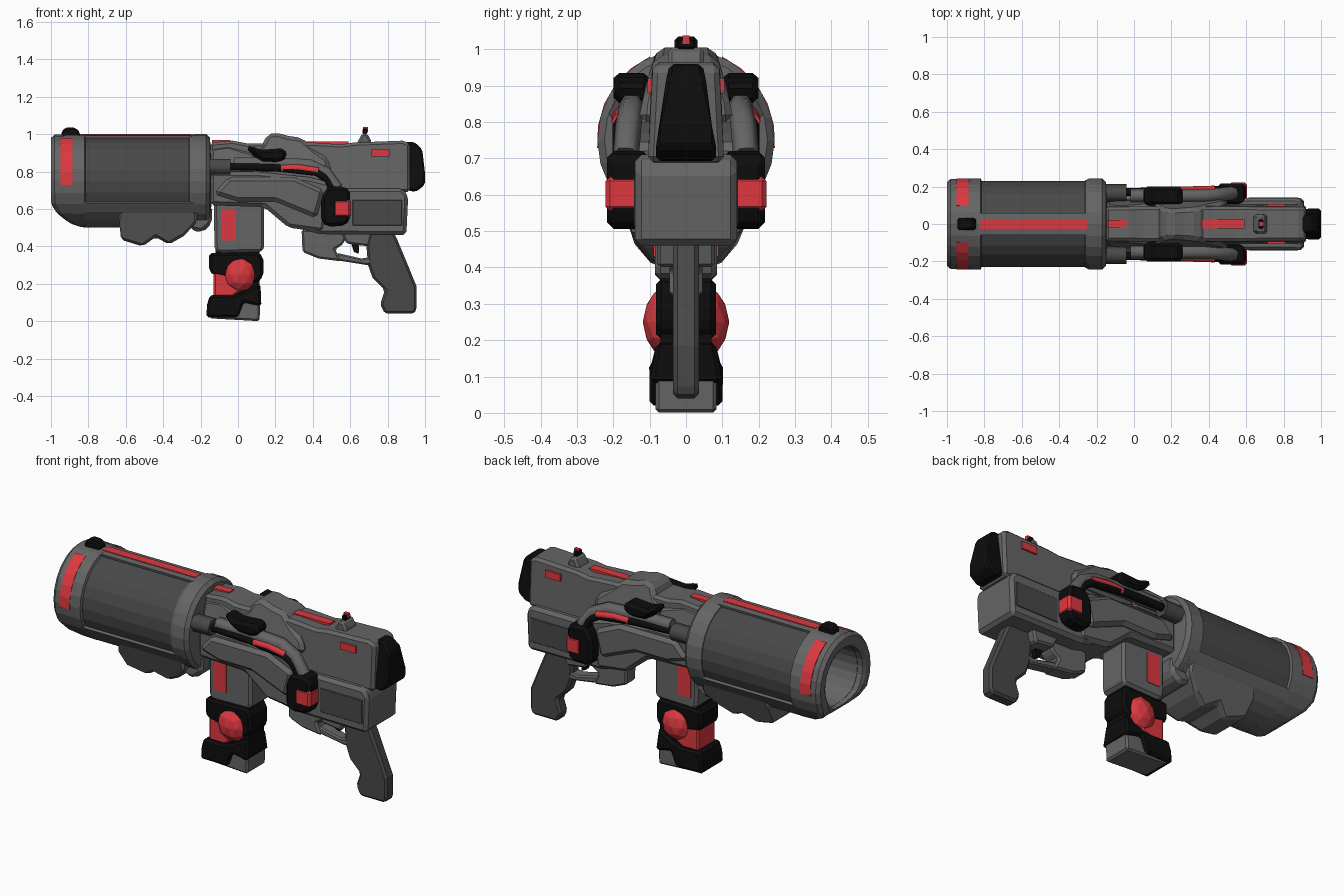
import bpy, bmesh
from math import sin, cos, radians
from mathutils import Vector, Matrix

if "Cube" in bpy.data.objects:
    bpy.data.objects.remove(bpy.data.objects["Cube"])

def material(name, c):
    m = bpy.data.materials.new(name)
    m.diffuse_color = (*c, 1)
    m.use_nodes = True
    m.node_tree.nodes["Principled BSDF"].inputs["Base Color"].default_value = m.diffuse_color
    return m

GREY = material("grey", (.13, .13, .13))
DARK = material("dark_grey", (.065, .065, .065))
BLACK = material("black", (.004, .004, .004))
RED = material("red", (.72, .04, .05))

def finish(name, bm, mat, bevel=0, mirror=False):
    bmesh.ops.recalc_face_normals(bm, faces=bm.faces)
    me = bpy.data.meshes.new(name)
    bm.to_mesh(me)
    bm.free()
    me.materials.append(mat)
    ob = bpy.data.objects.new(name, me)
    bpy.context.collection.objects.link(ob)
    if bevel:
        b = ob.modifiers.new("bevel", 'BEVEL')
        b.width, b.segments, b.limit_method = bevel, 1, 'ANGLE'
    if mirror:
        ob.modifiers.new("mirror", 'MIRROR').use_axis = (False, True, False)
    return ob

# Outline in x/z extruded in y; taper = (z0, scale0, z1, scale1) narrows it with height
def prism(name, pts, y0, y1, mat, bevel=0, mirror=False, taper=None):
    bm = bmesh.new()
    f = bm.faces.new([bm.verts.new((x, y0, z)) for x, z in pts])
    ext = bmesh.ops.extrude_face_region(bm, geom=[f])
    for v in ext["geom"]:
        if isinstance(v, bmesh.types.BMVert):
            v.co.y = y1
    if taper:
        z0, s0, z1, s1 = taper
        for v in bm.verts:
            t = min(1, max(0, (v.co.z - z0) / (z1 - z0)))
            v.co.y *= s0 + (s1 - s0) * t
    return finish(name, bm, mat, bevel, mirror)

def box(name, x0, x1, y0, y1, z0, z1, mat, bevel=0, mirror=False):
    return prism(name, [(x0, z0), (x1, z0), (x1, z1), (x0, z1)], y0, y1, mat, bevel, mirror)

CZ = .75
# Muzzle end is raked back along its lower edge
def rake(co):
    w = min(1, max(0, (-.78 - co.x) / .2))
    return Vector((co.x + w * 6.5 * max(0, .65 - co.z) ** 2, co.y, co.z))

# Sector sweep around the barrel axis: profile of (x, r), angles measured from the top
def sweep(name, prof, a0, a1, mat, mirror=False, n=24, closed=True):
    bm = bmesh.new()
    full = abs(a1 - a0) >= 360
    rows = []
    for i in range(n if full else n + 1):
        a = radians(a0 + (a1 - a0) * i / n)
        rows.append([bm.verts.new(rake(Vector((x, .975 * r * sin(a), CZ + r * cos(a))))) for x, r in prof])
    m = len(prof)
    for i in range(n):
        p, q = rows[i], rows[(i + 1) % len(rows)]
        for j in range(m if closed else m - 1):
            k = (j + 1) % m
            bm.faces.new([p[j], p[k], q[k], q[j]])
    if not full:
        bm.faces.new(rows[0])
        bm.faces.new(rows[-1])
    elif not closed:
        for j in (0, -1):
            bm.faces.new([r[j] for r in rows])
    return finish(name, bm, mat, 0, mirror)

def slab(x0, x1, r0, r1):
    return [(x0, r0), (x0, r1), (x1, r1), (x1, r0)]

# Barrel: hollow core, muzzle ring, collar and the frame around the side panels
sweep("barrel_core", [(-.4, .172), (-.95, .172), (-.95, .236), (-.18, .236)], 0, 360, DARK, closed=False)
sweep("bore_lining", slab(-.96, -.41, .168, .1715), 0, 360, GREY)
sweep("muzzle_ring", [(-.99, .172), (-1, .19), (-1, .23), (-.98, .247), (-.85, .25), (-.82, .25), (-.815, .236), (-.815, .172)], 0, 360, GREY)
sweep("collar", [(-.27, .2), (-.26, .24), (-.24, .25), (-.17, .25), (-.15, .23), (-.14, .1)], 0, 360, GREY)
sweep("barrel_underside", slab(-.84, -.2, .2, .25), 118, 242, GREY, n=9)
sweep("top_rail", slab(-.84, -.2, .2, .249), -14, 14, GREY, n=2)
sweep("muzzle_light", slab(-.95, -.885, .2, .2515), 24, 95, RED, True, n=5)
box("top_light", -.83, -.25, -.026, .026, .98, 1.0, RED)
prism("front_sight", [(-.945, .98), (-.945, 1.01), (-.925, 1.035), (-.87, 1.035), (-.845, 1.01), (-.845, .98)], -.032, .032, BLACK, .01)
prism("collar_foot", [(-.27, .53), (-.25, .485), (-.19, .475), (-.14, .52), (-.14, .62), (-.27, .62)], -.13, .13, GREY, .02)

# Lumpy fairing below the barrel
prism("under_fairing", [(-.635, .53), (-.625, .435), (-.51, .40), (-.44, .45), (-.37, .41), (-.29, .455), (-.22, .53), (-.22, .6), (-.635, .6)],
      -.18, .18, GREY, .015, taper=(.40, .48, .51, 1))

# Receiver: upper housing, middle body and rear lower box
prism("upper_receiver", [(-.15, .66), (-.15, .955), (-.03, .965), (.05, .95), (.4, .955), (.55, .945), (.62, .955), (.88, .965), (.92, .95), (.92, .69)],
      -.105, .105, GREY, .015, taper=(.86, 1, .97, .85))
prism("middle_body", [(-.15, .62), (.14, .61), (.27, .5), (.46, .475), (.5, .74), (.38, .77), (.1, .8), (-.15, .8)],
      -.15, .15, GREY, .02)
prism("side_swell", [(-.13, .68), (.0, .64), (.2, .64), (.42, .55), (.46, .7), (.3, .77), (-.05, .77)], .13, .175, GREY, .02, True)
prism("rear_box", [(.34, .49), (.44, .465), (.9, .46), (.91, .67), (.88, .71), (.44, .71)], -.14, .14, GREY, .018)
box("rear_box_panel", .61, .88, .12, .143, .51, .65, DARK, .005, True)
box("rear_light", .715, .81, .07, .106, .88, .92, RED, 0, True)
box("receiver_light_front", -.14, -.04, -.022, .022, .94, .969, RED)
box("receiver_light_rear", .36, .59, -.024, .024, .93, .96, RED)

# Top hump with black side pads
prism("top_hump", [(.1, .92), (.13, .945), (.155, .995), (.2, 1.01), (.27, .99), (.34, .98), (.41, .92), (.48, .87), (.5, .8), (.1, .8)],
      -.13, .13, GREY, .02, taper=(.85, 1, 1.0, .6))
prism("front_hump", [(-.15, .8), (-.15, .93), (-.05, .945), (.03, .92), (.1, .9), (.1, .8)], -.13, .13, GREY, .02, taper=(.82, 1, .95, .7))
prism("side_pad", [(.04, .93), (.075, .94), (.11, .915), (.25, .925), (.265, .875), (.22, .85), (.13, .855), (.08, .885)], .1, .2, BLACK, .018, True)

# Hoses running down each side
def tube(name, pts, r, mat):
    for side, label in ((1, "left"), (-1, "right")):
        cu = bpy.data.curves.new(name, 'CURVE')
        cu.dimensions, cu.bevel_depth, cu.bevel_resolution, cu.use_fill_caps = '3D', r, 1, True
        sp = cu.splines.new('POLY')
        sp.points.add(len(pts) - 1)
        for p, (x, y, z) in zip(sp.points, pts):
            p.co = (x, side * y, z, 1)
        cu.materials.append(mat)
        bpy.context.collection.objects.link(bpy.data.objects.new(name + "_" + label, cu))

tube("hose_socket", [(-.17, .165, .825), (-.04, .165, .825)], .048, DARK)
tube("hose", [(-.06, .17, .828), (.2, .175, .82), (.42, .18, .795), (.48, .18, .755), (.51, .18, .69)], .022, BLACK)
tube("hose_sleeve", [(-.02, .15, .845), (.2, .15, .845), (.38, .15, .835), (.47, .158, .795), (.53, .165, .71)], .036, GREY)
tube("hose_light", [(.23, .178, .817), (.32, .181, .82), (.43, .184, .803)], .021, RED)

# Side canisters with a coloured band wrapping the outside
prism("canister", [(.445, .53), (.475, .505), (.57, .51), (.6, .54), (.6, .7), (.57, .72), (.48, .72), (.445, .66)], .1, .217, BLACK, .02, True)
box("canister_light", .51, .604, .13, .221, .555, .65, RED, .012, True)

# Butt
prism("butt", [(.87, .955), (.94, .96), (.985, .92), (1, .79), (1, .73), (.95, .69), (.87, .71)], -.082, .082, BLACK, .012, taper=(.79, 1, .96, .55))

# Rear sight
prism("rear_sight", [(.63, .93), (.645, .89), (.71, .89), (.715, .96), (.69, 1.005), (.665, 1.005), (.64, .96)], -.05, .05, GREY, .012)
box("rear_sight_tip", .665, .692, -.025, .025, 1, 1.03, BLACK, .006)
box("rear_sight_dot", .668, .696, -.01, .01, 1.015, 1.038, RED)

# Magazine well and magazine
prism("magazine_well", [(-.13, .64), (-.125, .38), (-.1, .365), (.13, .37), (.14, .4), (.14, .64)], -.085, .085, GREY, .015)
box("well_light", -.09, -.012, .06, .089, .43, .6, RED, 0, True)
box("magazine_core", -.12, .115, -.07, .07, .05, .4, BLACK)
prism("magazine_upper", [(-.155, .365), (-.155, .27), (-.13, .245), (.1, .2), (.135, .24), (.135, .33), (.115, .37)], -.082, .082, BLACK, .015)
prism("magazine_band", [(-.13, .27), (-.13, .13), (-.03, .13), (.03, .17), (.09, .26)], -.078, .078, RED, .01)
prism("magazine_lower", [(-.165, .09), (-.15, .14), (-.03, .135), (.02, .15), (.12, .2), (.125, .08), (.03, .1), (.0, .02), (-.17, .02)],
      -.1, .1, BLACK, .012, taper=(.13, 1, .19, .8))
prism("magazine_foot", [(-.15, .015), (.115, 0), (.12, .12), (.03, .12), (-.15, .06)], -.084, .084, GREY, .01)
bm = bmesh.new()
bmesh.ops.create_icosphere(bm, subdivisions=2, radius=1,
                           matrix=Matrix.Translation((.012, .055, .25)) @ Matrix.Diagonal((.09, .064, .095, 1)))
finish("magazine_orb", bm, RED, 0, True)

# Grip, trigger guard and trigger
prism("grip", [(.68, .48), (.695, .30), (.72, .23), (.785, .165), (.76, .09), (.785, .04), (.94, .04), (.955, .06), (.955, .185), (.9, .32), (.85, .44), (.83, .48)],
      -.036, .036, DARK, .02)
prism("guard_front", [(.34, .49), (.345, .37), (.43, .335), (.55, .32), (.52, .385), (.56, .41), (.6, .49)], -.045, .045, GREY, .01)
prism("guard_bar", [(.5, .33), (.69, .30), (.72, .31), (.72, .345), (.66, .335), (.53, .365)], -.035, .035, GREY, .008)
prism("guard_top", [(.55, .48), (.58, .415), (.7, .4), (.72, .48)], -.08, .08, GREY, .01)
prism("trigger", [(.6, .43), (.62, .37), (.645, .36), (.65, .43)], -.015, .015, BLACK)
